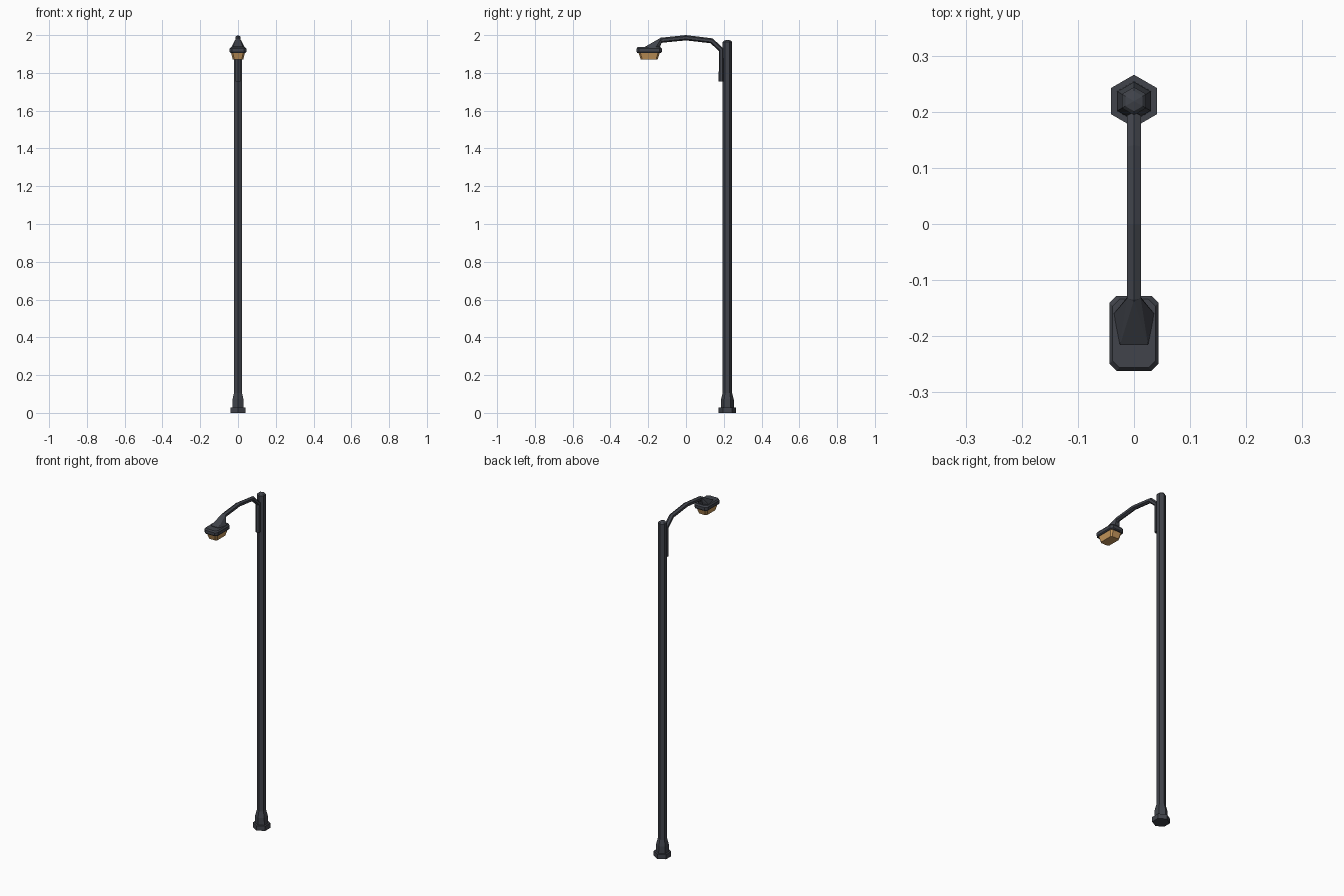
import bpy, bmesh, math
from mathutils import Vector

if "Cube" in bpy.data.objects:
    bpy.data.objects.remove(bpy.data.objects["Cube"])


def material(name, rgb):
    m = bpy.data.materials.new(name)
    m.diffuse_color = (*rgb, 1)
    m.use_nodes = True
    m.node_tree.nodes["Principled BSDF"].inputs["Base Color"].default_value = m.diffuse_color
    return m


METAL = material("dark_metal", (0.052, 0.057, 0.070))
GLASS = material("amber_glass", (0.58, 0.32, 0.11))


def finish(bm, name, mat):
    bmesh.ops.recalc_face_normals(bm, faces=bm.faces)
    me = bpy.data.meshes.new(name)
    bm.to_mesh(me)
    bm.free()
    me.materials.append(mat)
    ob = bpy.data.objects.new(name, me)
    bpy.context.collection.objects.link(ob)
    return ob


def loft(name, rings, mat):
    """Skin a stack of equal-length point rings, capped at both ends."""
    bm = bmesh.new()
    vs = [[bm.verts.new(p) for p in r] for r in rings]
    n = len(vs[0])
    for a, b in zip(vs, vs[1:]):
        for i in range(n):
            j = (i + 1) % n
            bm.faces.new((a[i], a[j], b[j], b[i]))
    bm.faces.new(vs[0])
    bm.faces.new(vs[-1])
    return finish(bm, name, mat)


POLE_Y = 0.219
ANGLES = [math.radians(90 + 60 * i) for i in range(6)]


def hex_ring(r, z):
    return [(r * math.cos(a), POLE_Y + r * math.sin(a), z) for a in ANGLES]


def oct_ring(x, y0, y1, z, c):
    """Rectangle with chamfered corners."""
    return [(x, y0 + c, z), (x, y1 - c, z), (x - c, y1, z), (c - x, y1, z),
            (-x, y1 - c, z), (-x, y0 + c, z), (c - x, y0, z), (x - c, y0, z)]


# Six-sided pole with foot plate, collar and low pointed cap
loft("foot_plate", [hex_ring(0.047, 0), hex_ring(0.047, 0.028)], METAL)
loft("collar", [hex_ring(0.035, 0.028), hex_ring(0.034, 0.07), hex_ring(0.025, 0.105)], METAL)
loft("pole", [hex_ring(0.025, 0.02), hex_ring(0.025, 1.964), hex_ring(0.018, 1.971),
              hex_ring(0.001, 1.975)], METAL)

# Curved arm: hexagon swept along a path in the y-z plane
path = [Vector((0, y, z)) for y, z in
        [(0.187, 1.755), (0.187, 1.922), (0.135, 1.970), (0, 1.986),
         (-0.130, 1.973), (-0.165, 1.946)]]
rings = []
for i, p in enumerate(path):
    d0 = (p - path[max(i - 1, 0)]).normalized()
    d1 = (path[min(i + 1, len(path) - 1)] - p).normalized()
    t = (d0 + d1).normalized()
    up = Vector((1, 0, 0)).cross(t)
    rings.append([p + Vector((0.014 * math.cos(a), 0, 0)) + up * 0.014 * math.sin(a)
                  for a in ANGLES])
loft("arm", rings, METAL)

# Lamp housing: chamfered slab with bevelled upper edge
loft("lamp_housing", [oct_ring(0.040, -0.258, -0.132, 1.906, 0.012),
                      oct_ring(0.044, -0.262, -0.128, 1.911, 0.013),
                      oct_ring(0.044, -0.262, -0.128, 1.928, 0.013),
                      oct_ring(0.038, -0.256, -0.134, 1.936, 0.012)], METAL)

# Hood flaring from the arm down onto the housing
bm = bmesh.new()
for s in (-1, 1):
    for x, y, z in [(0.036, -0.160, 1.935), (0.025, -0.216, 1.939), (0.025, -0.216, 1.930),
                    (0.012, -0.132, 1.980), (0.012, -0.130, 1.960), (0.014, -0.138, 1.935)]:
        bm.verts.new((s * x, y, z))
bm.verts.new((0, -0.135, 1.985))
bmesh.ops.convex_hull(bm, input=bm.verts)
finish(bm, "lamp_hood", METAL)

# Amber lens tapering downward
loft("lens", [oct_ring(0.028, -0.240, -0.150, 1.872, 0.008),
              oct_ring(0.037, -0.252, -0.138, 1.908, 0.010)], GLASS)
